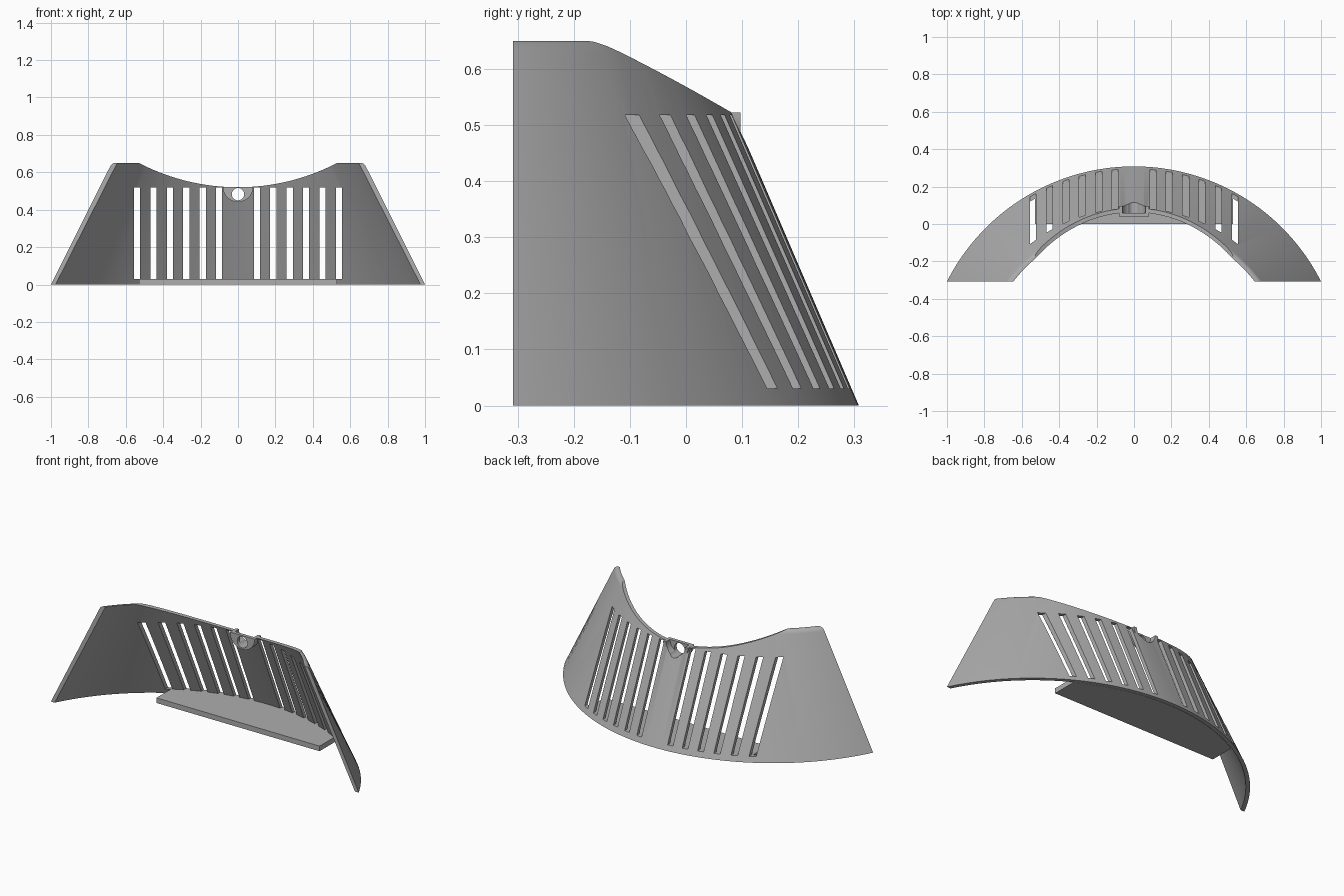
import bpy, bmesh
from math import acos, asin, sin, cos, pi, sqrt

if "Cube" in bpy.data.objects:
    bpy.data.objects.remove(bpy.data.objects["Cube"])

CENTRE_Y, FRONT_Y = -0.812, -0.308      # cone axis, flat front ends
BASE_R, TAPER, WALL = 1.12, 0.429, 0.022
TOP, DIP = 0.65, 0.52                   # wall height at ends and middle
FLOOR = 0.03

grey = bpy.data.materials.new("plain grey")
grey.use_nodes = True
colour = (0.42, 0.42, 0.42, 1)
grey.diffuse_color = colour
grey.node_tree.nodes["Principled BSDF"].inputs["Base Color"].default_value = colour


def make_object(name, bm):
    bmesh.ops.recalc_face_normals(bm, faces=bm.faces)
    mesh = bpy.data.meshes.new(name)
    bm.to_mesh(mesh)
    bm.free()
    mesh.materials.append(grey)
    obj = bpy.data.objects.new(name, mesh)
    bpy.context.collection.objects.link(obj)
    return obj


def add_prism(bm, outline, direction):
    """Extrude a closed 3D outline along a direction."""
    face = bm.faces.new([bm.verts.new(p) for p in outline])
    out = bmesh.ops.extrude_face_region(bm, geom=[face])
    verts = [v for v in out["geom"] if isinstance(v, bmesh.types.BMVert)]
    bmesh.ops.translate(bm, verts=verts, vec=direction)


def prism_y(name, outlines, y0, y1):
    bm = bmesh.new()
    for outline in outlines:
        add_prism(bm, [(x, y0, z) for x, z in outline], (0, y1 - y0, 0))
    return make_object(name, bm)


def arc(cx, cz, r, start, end, n):
    return [(cx + r * cos(start + (end - start) * i / n),
             cz + r * sin(start + (end - start) * i / n)) for i in range(n + 1)]


def activate(obj):
    bpy.ops.object.select_all(action='DESELECT')
    obj.select_set(True)
    bpy.context.view_layer.objects.active = obj


def combine(obj, tool, operation):
    mod = obj.modifiers.new(operation.title(), 'BOOLEAN')
    mod.operation, mod.solver, mod.object = operation, 'EXACT', tool
    activate(obj)
    bpy.ops.object.modifier_apply(modifier=mod.name)
    bpy.data.objects.remove(tool)


# Conical wall: a rounded-top profile swept round the axis to the flat front ends
def radius(z):
    return BASE_R - TAPER * z


edge = radius(TOP - 0.02)
profile = [(radius(0) - WALL, 0), (radius(TOP) - WALL, TOP), (edge - 0.022, TOP),
           (edge - 0.014, TOP - 0.002), (edge - 0.006, TOP - 0.009),
           (edge, TOP - 0.02), (radius(0), 0)]
STEPS = 96
bm = bmesh.new()
columns = []
for i in range(STEPS + 1):
    column = []
    for r, z in profile:
        a = acos((FRONT_Y - CENTRE_Y) / r) * (2 * i / STEPS - 1)
        column.append(bm.verts.new((r * sin(a), CENTRE_Y + r * cos(a), z)))
    columns.append(column)
for a, b in zip(columns, columns[1:]):
    for j in range(len(profile)):
        k = (j + 1) % len(profile)
        bm.faces.new((a[j], a[k], b[k], b[j]))
bm.faces.new(columns[0])
bm.faces.new(columns[-1])
wall = make_object("curved_wall", bm)

# Shallow arched dip in the top edge
DIP_R = 1.146
half = asin(0.6 / DIP_R)
dip = arc(0, DIP + DIP_R, DIP_R, -pi / 2 - half, -pi / 2 + half, 64)
combine(wall, prism_y("dip_cutter", [dip + [(0.6, 0.9), (-0.6, 0.9)]], -0.6, 0.6), 'DIFFERENCE')

# Upright vent slots, mirrored about the middle
slots = []
for side in (-1, 1):
    for i in range(6):
        x, w = side * (0.101 + 0.0878 * i), 0.0165
        slots.append([(x - w, FLOOR), (x + w, FLOOR), (x + w, 0.518), (x - w, 0.518)])
combine(wall, prism_y("slot_cutter", slots, -0.4, 0.5), 'DIFFERENCE')

# Half-round socket in the middle, pocketed from behind, with a through hole
SOCKET_Z = 0.522
combine(wall, prism_y("socket", [arc(0, SOCKET_Z, 0.081, pi, 2 * pi, 32)], 0.04, 0.097), 'UNION')
pocket = arc(0, SOCKET_Z, 0.062, pi, 2 * pi, 32) + [(0.062, 0.6), (-0.062, 0.6)]
combine(wall, prism_y("pocket_cutter", [pocket], 0.06, 0.3), 'DIFFERENCE')
hole = arc(0, 0.483, 0.033, 0, 2 * pi, 32)[:-1]
combine(wall, prism_y("hole_cutter", [hole], -0.1, 0.3), 'DIFFERENCE')

activate(wall)
bpy.ops.object.shade_smooth_by_angle(angle=0.5)

# Floor plate: straight front and sides, curved back seated inside the wall
HALF_W = 0.53
seat_r = radius(FLOOR) - WALL / 2
sweep = asin(HALF_W / seat_r)
back = arc(0, CENTRE_Y, seat_r, pi / 2 - sweep, pi / 2 + sweep, 40)
outline = [(-HALF_W, 0), (HALF_W, 0)] + back
bm = bmesh.new()
add_prism(bm, [(x, y, 0) for x, y in outline], (0, 0, FLOOR))
make_object("floor_plate", bm)
